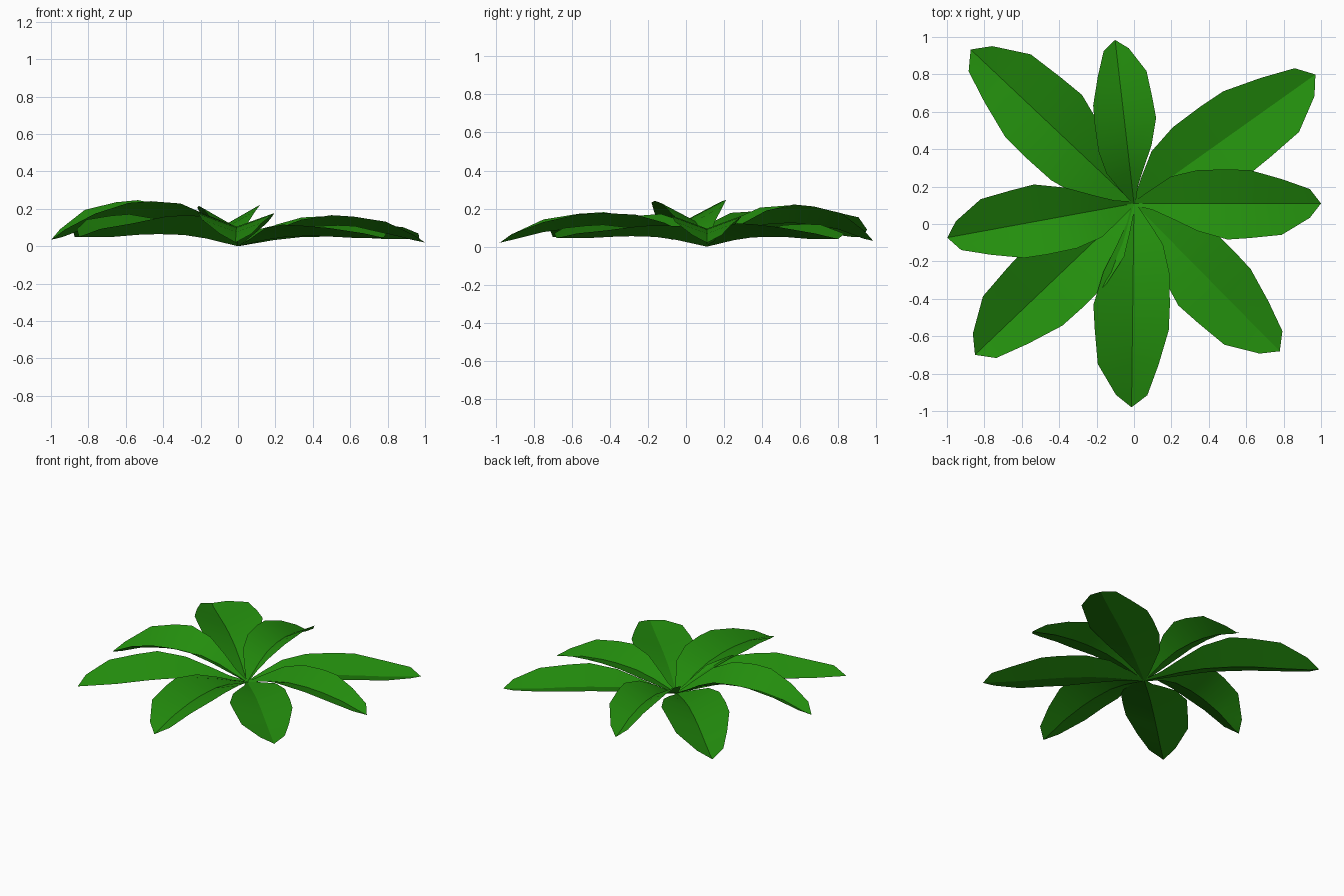
import bpy
import bmesh
from math import radians, cos, sin

cube = bpy.data.objects.get("Cube")
if cube:
    bpy.data.objects.remove(cube)

green = bpy.data.materials.new("leaf_green")
green.use_nodes = True
colour = (0.017, 0.27, 0.004, 1)
green.diffuse_color = colour
shader = next(n for n in green.node_tree.nodes if n.type == 'BSDF_PRINCIPLED')
shader.inputs["Base Color"].default_value = colour
shader.inputs["Roughness"].default_value = 0.8

# Shared leaf outline: distance along, left width, right width, rib height
STATIONS = [(0, 0.01, 0.01, 0), (0.1, 0.08, 0.035, 0.32),
            (0.2, 0.145, 0.08, 0.64), (0.34, 0.178, 0.147, 0.93),
            (0.5, 0.182, 0.193, 1), (0.62, 0.178, 0.185, 0.95),
            (0.79, 0.13, 0.168, 0.73), (0.94, 0.077, 0.077, 0.34)]
WIDEST = 0.19
ROOT_Y = 0.11


def make_leaf(name, yaw, length, rib_height, fold, tip_z):
    """A V-folded leaf whose rib arches from the root out to its tip."""
    bm = bmesh.new()
    c, s = cos(radians(yaw)), sin(radians(yaw))

    def vert(along, side, z):
        a, b = along * length, side * length
        return bm.verts.new((a * c - b * s, ROOT_Y + a * s + b * c, z))

    rows = []
    for along, left, right, rise in STATIONS:
        rib = max(tip_z * min(1, 2 * along), rib_height * rise)
        rows.append([vert(along, side, rib + fold * abs(side) / WIDEST)
                     for side in (left, 0, -right)])
    for inner, outer in zip(rows, rows[1:]):
        for i in (0, 1):
            bm.faces.new((inner[i], inner[i + 1], outer[i + 1], outer[i]))
    # pointed end
    tip = vert(1, 0, tip_z)
    left, rib, right = rows[-1]
    bm.faces.new((left, rib, tip))
    bm.faces.new((rib, right, tip))

    mesh = bpy.data.meshes.new(name)
    bm.to_mesh(mesh)
    bm.free()
    mesh.materials.append(green)
    leaf = bpy.data.objects.new(name, mesh)
    bpy.context.collection.objects.link(leaf)
    bpy.ops.object.select_all(action='DESELECT')
    leaf.select_set(True)
    bpy.context.view_layer.objects.active = leaf
    bpy.ops.object.shade_smooth_by_angle(angle=radians(30))


# Rosette of eight leaves
make_leaf("left_leaf", 0, 1.0, 0.095, 0.07, 0.02)
make_leaf("back_left_leaf", 35.4, 1.19, 0.052, 0.07, 0.04)
make_leaf("back_leaf", 96.6, 0.88, 0.125, 0.095, 0.03)
make_leaf("back_right_leaf", 136.7, 1.2, 0.09, 0.1, 0.05)
make_leaf("right_leaf", 190.4, 1.015, 0.145, 0.1, 0.035)
make_leaf("front_right_leaf", 223.6, 1.174, 0.065, 0.105, 0.05)
make_leaf("front_leaf", 269.3, 1.09, 0.105, 0.075, 0.02)
make_leaf("front_left_leaf", 314.6, 1.11, 0.055, 0.06, 0.045)
